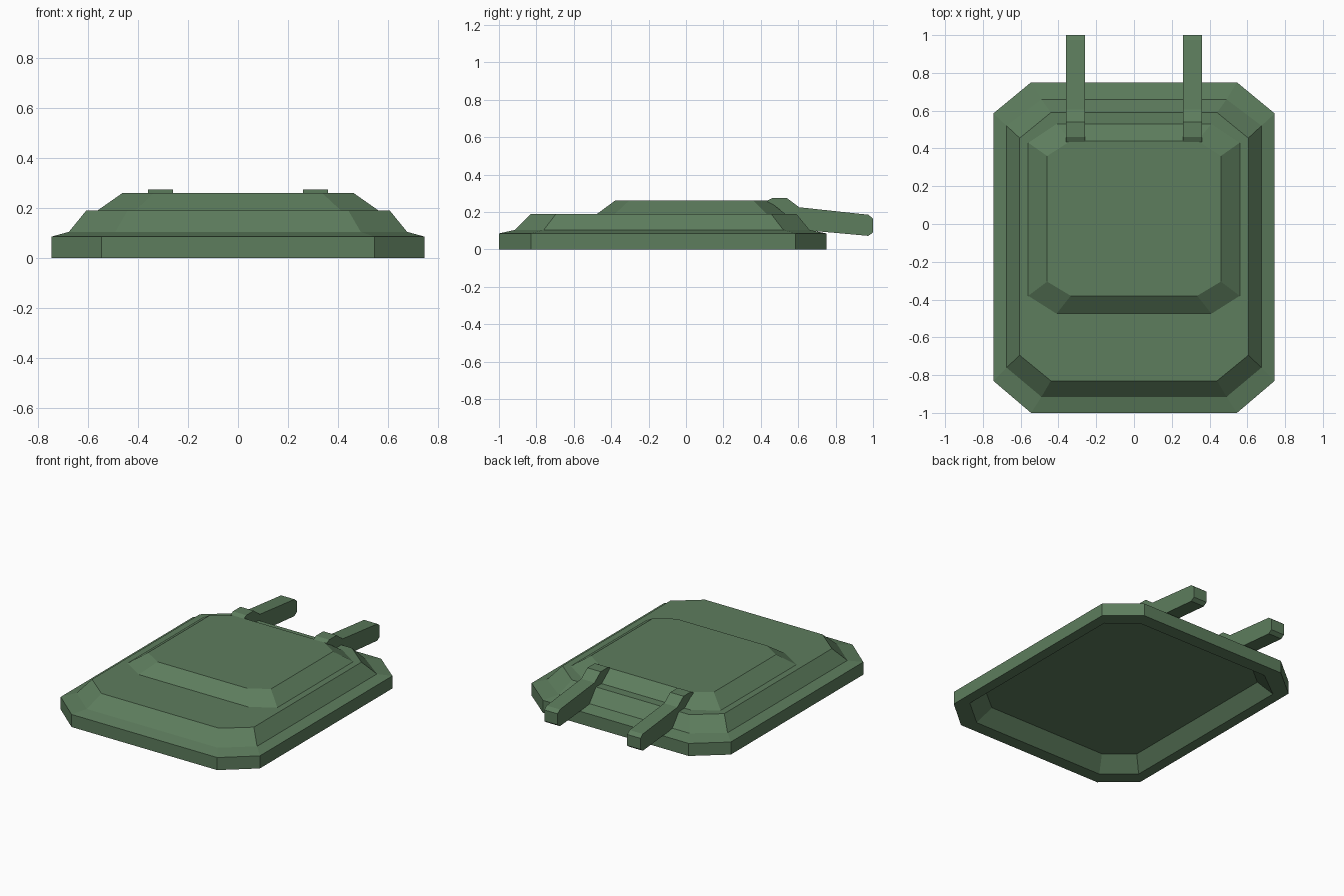
import bpy, bmesh

if "Cube" in bpy.data.objects:
    bpy.data.objects.remove(bpy.data.objects["Cube"])

green = bpy.data.materials.new("moss_green")
green.diffuse_color = (0.11, 0.205, 0.11, 1)
green.use_nodes = True
green.node_tree.nodes["Principled BSDF"].inputs["Base Color"].default_value = green.diffuse_color


def finish(name, bm):
    bmesh.ops.recalc_face_normals(bm, faces=bm.faces)
    me = bpy.data.meshes.new(name)
    bm.to_mesh(me)
    bm.free()
    me.materials.append(green)
    ob = bpy.data.objects.new(name, me)
    bpy.context.collection.objects.link(ob)
    return ob


def octagon(x, front, back, cx, cfront, cback):
    """Rectangle with cut corners, mirrored about x = 0."""
    right = [(cx, front), (x, cfront), (x, cback), (cx, back)]
    return right + [(-px, py) for px, py in reversed(right)]


def loft(name, levels):
    """Skin a stack of (outline, z) rings and cap both ends."""
    bm = bmesh.new()
    rings = [[bm.verts.new((x, y, z)) for x, y in outline] for outline, z in levels]
    n = len(rings[0])
    for a, b in zip(rings, rings[1:]):
        for i in range(n):
            j = (i + 1) % n
            bm.faces.new((a[i], a[j], b[j], b[i]))
    bm.faces.new(rings[0])
    bm.faces.new(rings[-1])
    return finish(name, bm)


# Base shell: rim, stepped shoulder and recessed underside
rim = octagon(0.745, -1.0, 0.75, 0.545, -0.83, 0.585)
shoulder = octagon(0.675, -0.915, 0.66, 0.49, -0.76, 0.52)
deck = octagon(0.605, -0.83, 0.59, 0.44, -0.695, 0.455)
loft("base_shell", [(deck, 0.087), (shoulder, 0), (rim, 0),
                    (rim, 0.085), (shoulder, 0.104), (deck, 0.19)])

# Raised panel on the deck
panel_foot = octagon(0.56, -0.475, 0.53, 0.41, -0.38, 0.43)
panel_top = octagon(0.46, -0.38, 0.44, 0.335, -0.305, 0.36)
loft("raised_panel", [(panel_foot, 0.18), (panel_foot, 0.19), (panel_top, 0.26)])

# Pair of hinge arms reaching out at the back
arm = [(0.435, 0.20), (0.435, 0.26), (0.46, 0.274), (0.54, 0.274), (0.605, 0.225),
       (0.975, 0.185), (1.0, 0.165), (1.0, 0.09), (0.975, 0.072),
       (0.61, 0.105), (0.54, 0.15)]
for side, name in ((-1, "left_hinge_arm"), (1, "right_hinge_arm")):
    bm = bmesh.new()
    face = bm.faces.new([bm.verts.new((side * 0.26, y, z)) for y, z in arm])
    ext = bmesh.ops.extrude_face_region(bm, geom=[face], use_keep_orig=True)
    moved = [v for v in ext["geom"] if isinstance(v, bmesh.types.BMVert)]
    bmesh.ops.translate(bm, verts=moved, vec=(side * 0.1, 0, 0))
    finish(name, bm)
